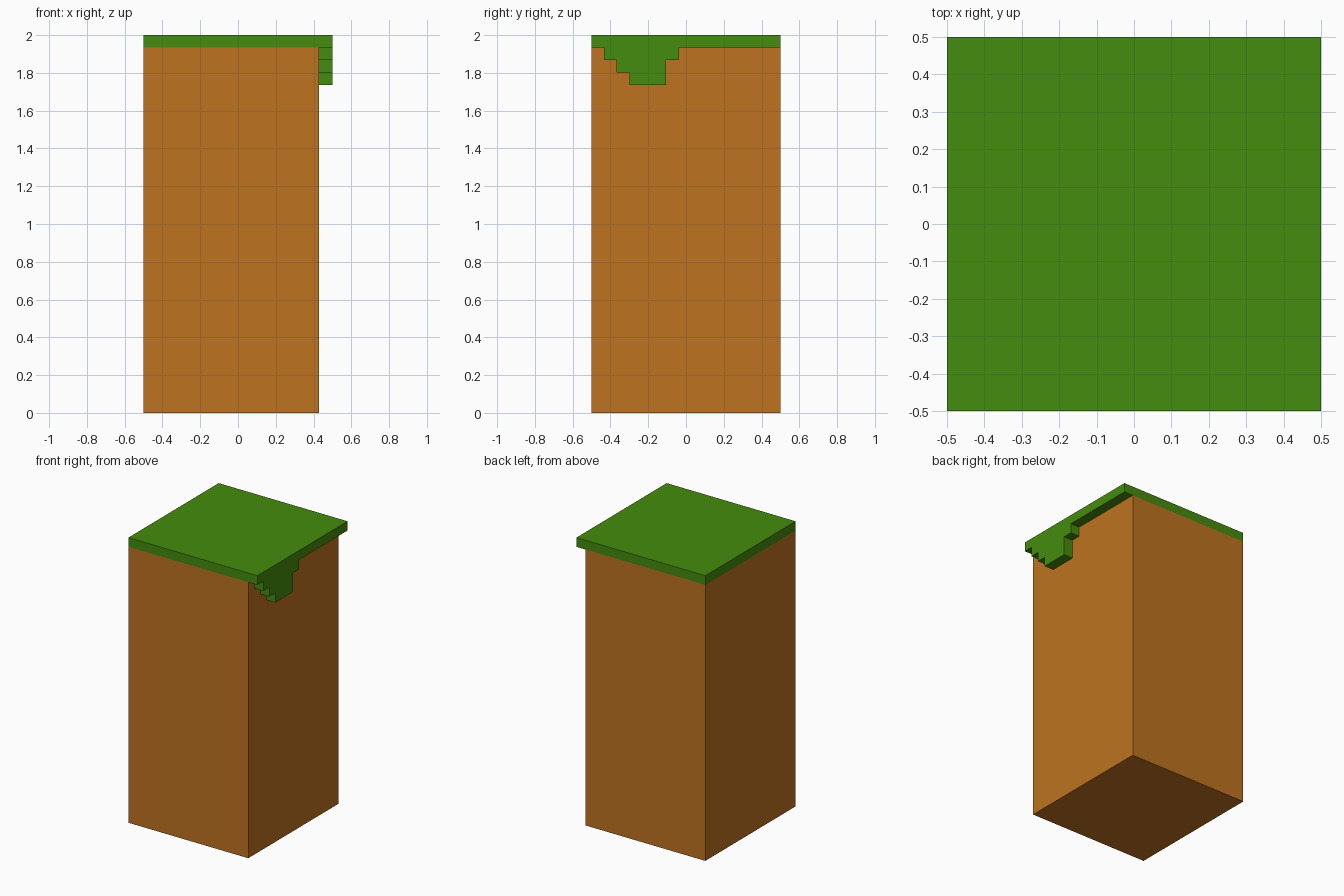
import bpy
import bmesh

cube = bpy.data.objects.get("Cube")
if cube:
    bpy.data.objects.remove(cube, do_unlink=True)


def make_material(name, rgb):
    mat = bpy.data.materials.new(name)
    mat.use_nodes = True
    mat.diffuse_color = (*rgb, 1)
    mat.node_tree.nodes["Principled BSDF"].inputs["Base Color"].default_value = (*rgb, 1)
    return mat


def extrude_profile(name, profile, x0, x1, mat):
    """Extrude a closed (y, z) outline along x."""
    bm = bmesh.new()
    face = bm.faces.new([bm.verts.new((x0, y, z)) for y, z in profile])
    ext = bmesh.ops.extrude_face_region(bm, geom=[face])
    verts = [g for g in ext["geom"] if isinstance(g, bmesh.types.BMVert)]
    bmesh.ops.translate(bm, verts=verts, vec=(x1 - x0, 0, 0))
    bmesh.ops.recalc_face_normals(bm, faces=bm.faces)
    mesh = bpy.data.meshes.new(name)
    bm.to_mesh(mesh)
    bm.free()
    mesh.materials.append(mat)
    obj = bpy.data.objects.new(name, mesh)
    bpy.context.collection.objects.link(obj)
    return obj


def rectangle(y0, y1, z0, z1):
    return [(y0, z0), (y1, z0), (y1, z1), (y0, z1)]


earth = make_material("earth brown", (0.515, 0.171, 0.0144))
grass = make_material("grass green", (0.060, 0.262, 0.0044))

EDGE = 0.43      # wall under the overhang
RIM = 1.935      # underside of the grass slab

# Earth column and the grass slab that overhangs it on one side
extrude_profile("earth_block", rectangle(-0.5, 0.5, 0, RIM), -0.5, EDGE, earth)
extrude_profile("grass_top", rectangle(-0.5, 0.5, RIM, 2), -0.5, 0.5, grass)

# Stepped grass tuft hanging below the overhang
steps = [(-0.433, RIM), (-0.433, 1.868), (-0.367, 1.868), (-0.367, 1.802),
         (-0.30, 1.802), (-0.30, 1.735), (-0.105, 1.735), (-0.105, 1.868),
         (-0.037, 1.868), (-0.037, RIM)]
extrude_profile("hanging_grass", steps, EDGE, 0.5, grass)
